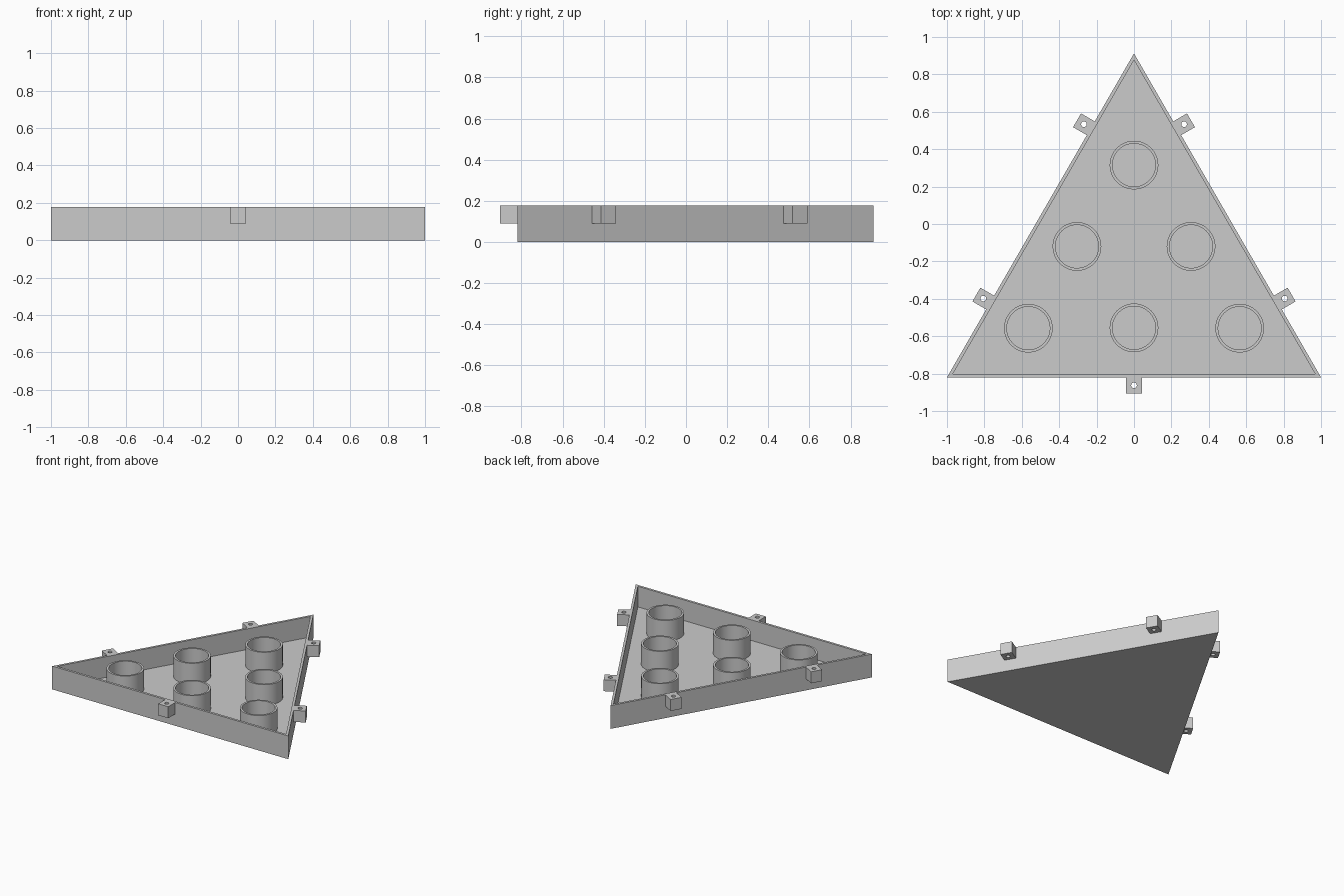
import bpy, bmesh
from math import sin, cos, pi, radians, sqrt

cube = bpy.data.objects.get("Cube")
if cube:
    bpy.data.objects.remove(cube, do_unlink=True)

HEIGHT, FLOOR, WALL = 0.178, 0.02, 0.018
BASE_Y = -0.82
CENTRE_Y = BASE_Y + 1 / sqrt(3)      # centroid of the triangle
INRADIUS = 1 / sqrt(3)

grey = bpy.data.materials.new("plain grey")
grey.use_nodes = True
colour = (0.6, 0.6, 0.6, 1)
grey.diffuse_color = colour
bsdf = next(n for n in grey.node_tree.nodes if n.type == "BSDF_PRINCIPLED")
bsdf.inputs["Base Color"].default_value = colour


def circle(radius, z, sides):
    return [(radius * cos(2 * pi * k / sides), radius * sin(2 * pi * k / sides), z)
            for k in range(sides)]


def square(half, z, sides):
    """Points around a square, spaced to match a circle of the same count."""
    return [(x * half / max(abs(x), abs(y)), y * half / max(abs(x), abs(y)), z)
            for x, y, z in circle(1, z, sides)]


def triangle(inradius, z):
    return [(2 * inradius * cos(radians(a)), 2 * inradius * sin(radians(a)), z)
            for a in (90, 210, 330)]


def loft(name, rings, location, turn=0, closed=False):
    """Skin a series of matching rings, capping the ends or closing the loop."""
    bm = bmesh.new()
    loops = [[bm.verts.new(p) for p in ring] for ring in rings]
    pairs = list(zip(loops, loops[1:]))
    if closed:
        pairs.append((loops[-1], loops[0]))
    else:
        bm.faces.new(loops[0])
        bm.faces.new(loops[-1])
    n = len(loops[0])
    for a, b in pairs:
        for i in range(n):
            j = (i + 1) % n
            bm.faces.new((a[i], a[j], b[j], b[i]))
    bmesh.ops.recalc_face_normals(bm, faces=bm.faces)
    mesh = bpy.data.meshes.new(name)
    bm.to_mesh(mesh)
    bm.free()
    mesh.materials.append(grey)
    obj = bpy.data.objects.new(name, mesh)
    obj.location = location
    obj.rotation_euler.z = turn
    bpy.context.collection.objects.link(obj)
    bpy.ops.object.select_all(action="DESELECT")
    obj.select_set(True)
    bpy.context.view_layer.objects.active = obj
    bpy.ops.object.shade_smooth_by_angle(angle=radians(30))
    return obj


# Triangular tray with a thin rim
inner = INRADIUS - WALL
loft("tray", [triangle(INRADIUS, 0), triangle(INRADIUS, HEIGHT),
              triangle(inner, HEIGHT), triangle(inner, FLOOR)], (0, CENTRE_Y, 0))

# Six cup holders, sunk slightly into the floor
cups = [(0, 0.315), (-0.305, -0.12), (0.305, -0.12),
        (-0.565, -0.557), (0, -0.555), (0.565, -0.557)]
for i, (x, y) in enumerate(cups):
    loft(f"cup_holder_{i + 1}",
         [circle(0.13, FLOOR / 2, 64), circle(0.13, HEIGHT, 64),
          circle(0.115, HEIGHT, 64), circle(0.115, FLOOR / 2, 64)],
         (x, y, 0), closed=True)

# Mounting tabs with a vertical hole: one in front, two on each slanted side
HALF = 0.0425
tabs = [("front_tab", -90, 0)]
for side, angle in (("left", 30), ("right", 150)):
    tabs += [(f"{side}_{end}_tab", angle, shift)
             for end, shift in (("upper", 0.538), ("lower", -0.538))]
for name, angle, shift in tabs:
    a = radians(angle)
    if angle > 90:
        shift = -shift
    out = INRADIUS + HALF
    place = (out * cos(a) - shift * sin(a), CENTRE_Y + out * sin(a) + shift * cos(a), 0)
    loft(name, [square(HALF, 0.09, 32), square(HALF, HEIGHT, 32),
                circle(0.015, HEIGHT, 32), circle(0.015, 0.09, 32)],
         place, turn=a, closed=True)
